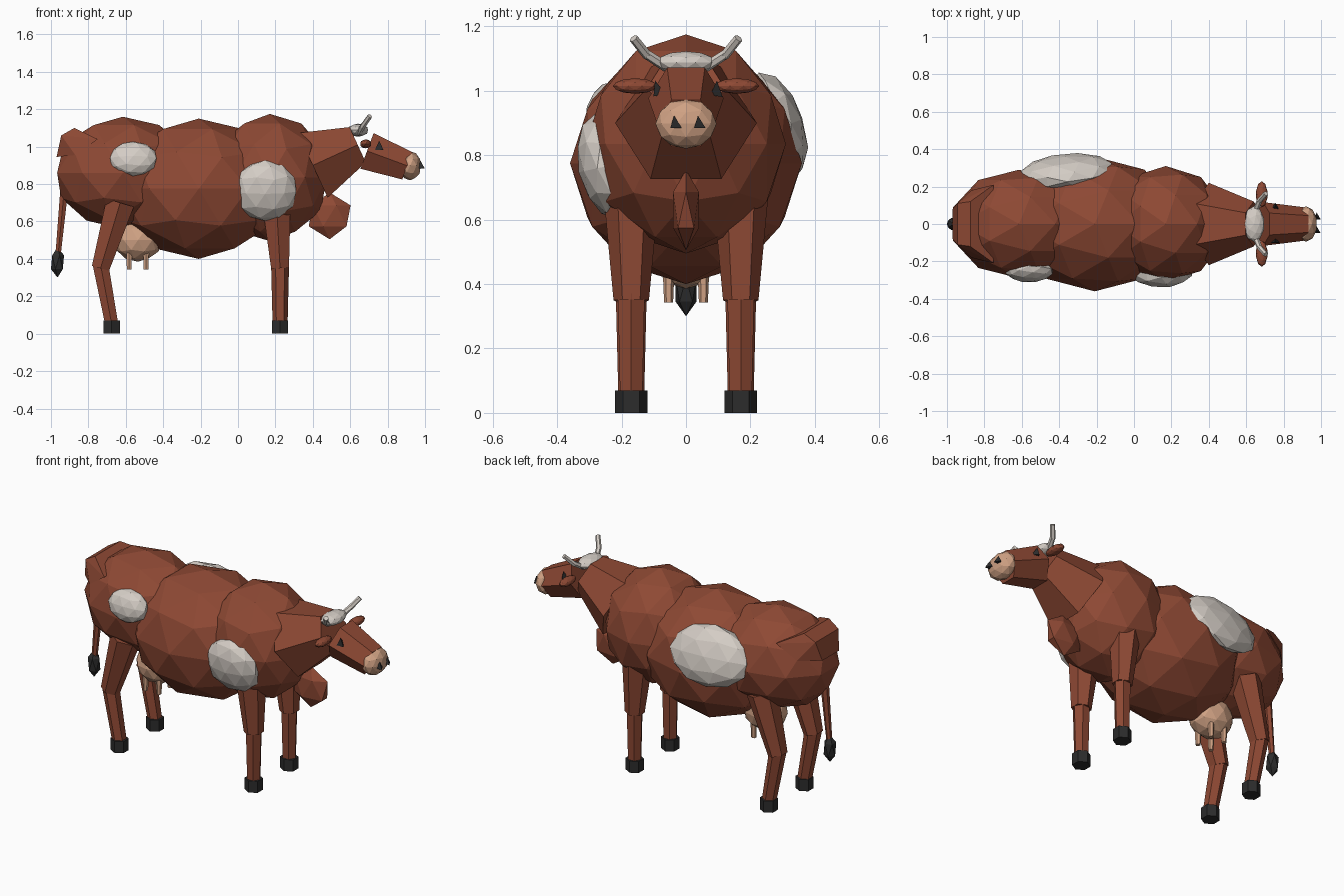
import bpy
import bmesh
from math import radians
from mathutils import Vector, Matrix, Euler

if "Cube" in bpy.data.objects:
    bpy.data.objects.remove(bpy.data.objects["Cube"])


def material(name, r, g, b):
    mat = bpy.data.materials.new(name)
    mat.use_nodes = True
    mat.diffuse_color = (r, g, b, 1)
    mat.node_tree.nodes["Principled BSDF"].inputs["Base Color"].default_value = (r, g, b, 1)
    return mat


BROWN = material("red brown hide", 0.27, 0.066, 0.034)
WHITE = material("off white", 0.66, 0.61, 0.56)
TAN = material("pinkish tan", 0.63, 0.36, 0.23)
BLACK = material("near black", 0.025, 0.025, 0.025)


def finish(name, bm, mat):
    mesh = bpy.data.meshes.new(name)
    bm.to_mesh(mesh)
    bm.free()
    mesh.materials.append(mat)
    obj = bpy.data.objects.new(name, mesh)
    bpy.context.collection.objects.link(obj)
    return obj


def blob(name, center, radii, mat, detail=2, tilt=(0, 0, 0)):
    """Faceted ellipsoid."""
    bm = bmesh.new()
    rot = Euler([radians(a) for a in tilt]).to_matrix().to_4x4()
    place = Matrix.Translation(center) @ rot @ Matrix.Diagonal((*radii, 1))
    bmesh.ops.create_icosphere(bm, subdivisions=detail, radius=1, matrix=place)
    return finish(name, bm, mat)


def limb(name, start, end, r1, r2, mat, sides=6):
    """Tapered prism between two points."""
    a, b = Vector(start), Vector(end)
    turn = Vector((0, 0, 1)).rotation_difference(b - a).to_matrix().to_4x4()
    bm = bmesh.new()
    bmesh.ops.create_cone(bm, cap_ends=True, segments=sides, radius1=r1, radius2=r2,
                          depth=(b - a).length,
                          matrix=Matrix.Translation((a + b) / 2) @ turn)
    return finish(name, bm, mat)


# Trunk
blob("rump", (-0.615, 0, 0.86), (0.37, 0.29, 0.30), BROWN)
blob("belly", (-0.21, 0, 0.775), (0.45, 0.36, 0.375), BROWN)
blob("chest", (0.17, 0, 0.835), (0.32, 0.31, 0.34), BROWN)
blob("brisket", (0.49, 0, 0.63), (0.125, 0.047, 0.125), BROWN, detail=1)

# Angular tail head at the back of the rump
bm = bmesh.new()
for x, y, z in ((-0.97, 0.08, 0.945), (-0.945, 0.11, 1.06), (-0.875, 0.12, 1.10),
                (-0.75, 0.21, 1.04), (-0.87, 0.18, 0.955)):
    for side in (-1, 1):
        bm.verts.new((x, y * side, z))
bmesh.ops.convex_hull(bm, input=bm.verts[:])
finish("tail_head", bm, BROWN)

# Tail
limb("tail", (-0.93, 0, 0.76), (-0.963, 0, 0.41), 0.024, 0.016, BROWN)
blob("tail_tuft", (-0.965, 0, 0.382), (0.039, 0.038, 0.082), BLACK, detail=1)

# White hide patches
blob("right_shoulder_patch", (0.145, -0.25, 0.765), (0.175, 0.085, 0.165), WHITE, tilt=(12, 0, 0))
blob("right_hip_patch", (-0.56, -0.25, 0.935), (0.13, 0.06, 0.095), WHITE, tilt=(-15, 0, 0))
blob("left_flank_patch", (-0.36, 0.28, 0.89), (0.255, 0.085, 0.175), WHITE, tilt=(18, 0, 5))

# Neck, head and muzzle
limb("neck", (0.40, 0, 0.90), (0.64, 0, 1.01), 0.22, 0.12, BROWN)
limb("head", (0.69, 0, 0.977), (0.905, 0, 0.898), 0.117, 0.09, BROWN)
blob("muzzle", (0.92, 0, 0.898), (0.06, 0.095, 0.078), TAN)
blob("poll", (0.642, 0, 1.088), (0.056, 0.095, 0.035), WHITE)

# Udder
blob("udder", (-0.535, 0, 0.50), (0.13, 0.11, 0.115), TAN)

# Paired parts
for side, s in (("left", 1), ("right", -1)):
    y = 0.17 * s
    # Face
    blob(side + "_ear", (0.683, 0.158 * s, 1.015), (0.031, 0.07, 0.024), BROWN)
    limb(side + "_eye", (0.755, 0.088 * s, 0.985), (0.755, 0.096 * s, 1.032), 0.026, 0, BLACK, 3)
    limb(side + "_nostril", (0.977, 0.037 * s, 0.884), (0.977, 0.037 * s, 0.923),
         0.024, 0, BLACK, 3)
    # Horn with a bend
    limb(side + "_horn_base", (0.645, 0.06 * s, 1.073), (0.67, 0.122 * s, 1.113),
         0.016, 0.015, WHITE)
    limb(side + "_horn_tip", (0.666, 0.118 * s, 1.107), (0.705, 0.163 * s, 1.163),
         0.015, 0.014, WHITE)
    # Legs: top, knee and hoof positions along the body
    for end, top, knee, hoof in (("front", 0.205, 0.225, 0.225), ("hind", -0.63, -0.735, -0.675)):
        part = side + "_" + end
        limb(part + "_upper_leg", (top, y, 0.70), (knee, y, 0.35), 0.088, 0.055, BROWN)
        limb(part + "_lower_leg", (knee, y, 0.37), (hoof, y, 0.05), 0.048, 0.04, BROWN)
        limb(part + "_hoof", (hoof, y, 0), (hoof, y, 0.07), 0.05, 0.05, BLACK)
    # Teats
    for end, x in (("front", -0.492), ("hind", -0.582)):
        limb(side + "_" + end + "_teat", (x, 0.054 * s, 0.343), (x, 0.054 * s, 0.44),
             0.014, 0.018, TAN)
